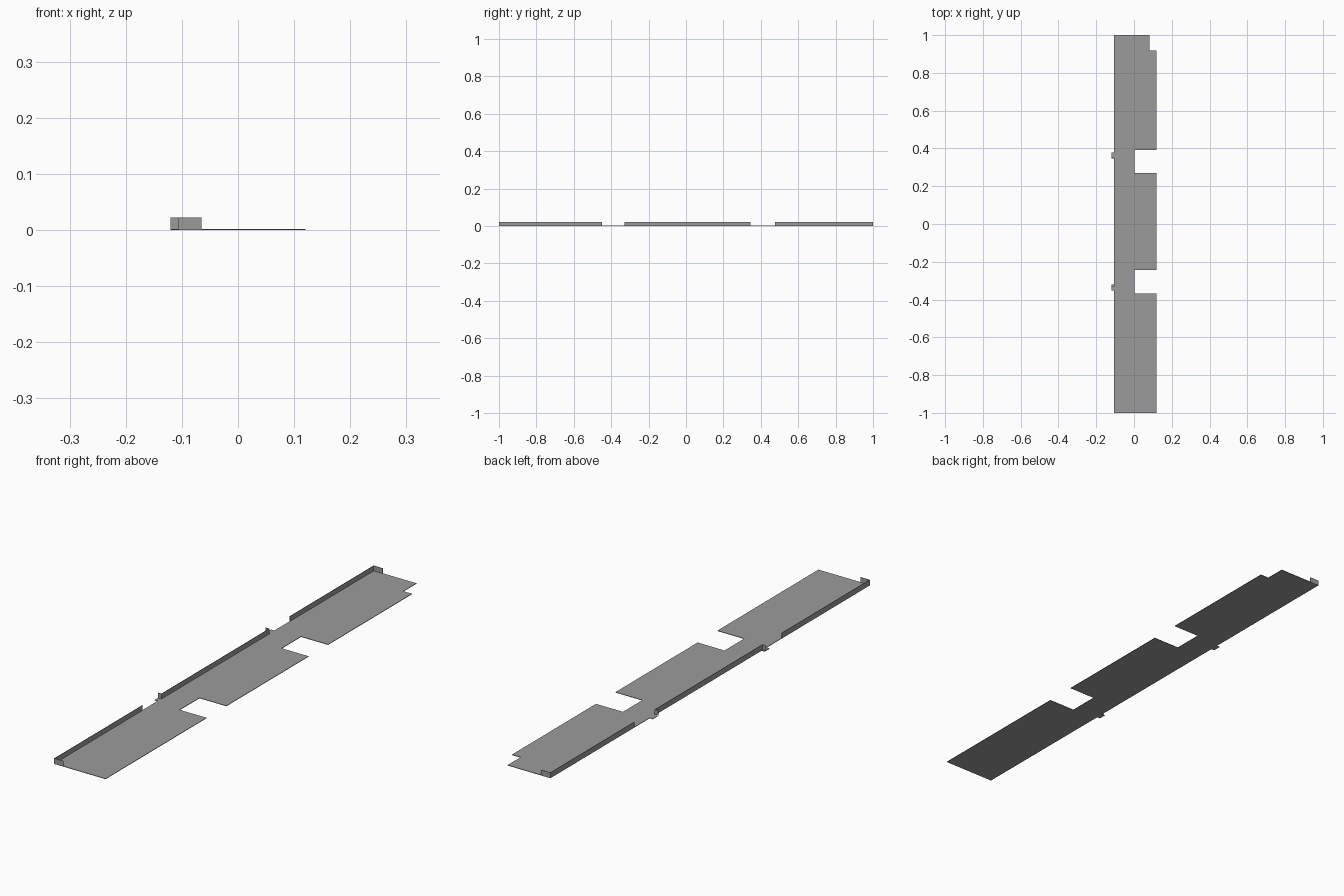
import bpy, bmesh

if "Cube" in bpy.data.objects:
    bpy.data.objects.remove(bpy.data.objects["Cube"])

T = 0.002      # sheet thickness
H = 0.022      # lip height
XL, XR, XO = -0.106, 0.12, -0.12   # lip edge, free edge, outer ear edge

steel = bpy.data.materials.new("grey_sheet_metal")
steel.diffuse_color = (0.33, 0.33, 0.33, 1)
steel.use_nodes = True
steel.node_tree.nodes["Principled BSDF"].inputs["Base Color"].default_value = steel.diffuse_color


def finish(name, bm):
    bmesh.ops.recalc_face_normals(bm, faces=bm.faces)
    me = bpy.data.meshes.new(name)
    bm.to_mesh(me)
    bm.free()
    me.materials.append(steel)
    ob = bpy.data.objects.new(name, me)
    bpy.context.collection.objects.link(ob)


def prism(name, outline, z0, z1):
    bm = bmesh.new()
    face = bm.faces.new([bm.verts.new((x, y, z0)) for x, y in outline])
    ext = bmesh.ops.extrude_face_region(bm, geom=[face])
    verts = [g for g in ext["geom"] if isinstance(g, bmesh.types.BMVert)]
    bmesh.ops.translate(bm, verts=verts, vec=(0, 0, z1 - z0))
    finish(name, bm)


def strip(name, x0, x1, y0, y1):
    prism(name, [(x0, y0), (x1, y0), (x1, y1), (x0, y1)], T, H)


# Flat base with two notches, a clipped corner and two small ears
prism("base_sheet", [
    (XL, -1), (XR, -1),
    (XR, -0.368), (0.002, -0.368), (0.002, -0.244), (XR, -0.244),
    (XR, 0.27), (0.002, 0.27), (0.002, 0.392), (XR, 0.392),
    (XR, 0.918), (0.082, 0.918), (0.082, 1), (XL, 1),
    (XL, 0.379), (XO, 0.379), (XO, 0.349), (XL, 0.349),
    (XL, -0.321), (XO, -0.321), (XO, -0.351), (XL, -0.351)], 0, T)

# Upright lip in three lengths
for name, y0, y1 in (("front_lip", -1, -0.448), ("middle_lip", -0.33, 0.346),
                     ("rear_lip", 0.475, 1)):
    strip(name, XL, XL + T, y0, y1)

# Inward return flaps at both ends
strip("front_return_flap", XL + T, -0.065, -1, -1 + T)
strip("rear_return_flap", XL + T, -0.065, 1 - T, 1)

# Outward flaps at the ends of the middle lip
strip("middle_flap_front", XO, XL, -0.33, -0.33 + T)
strip("middle_flap_rear", XO, XL, 0.346 - T, 0.346)
